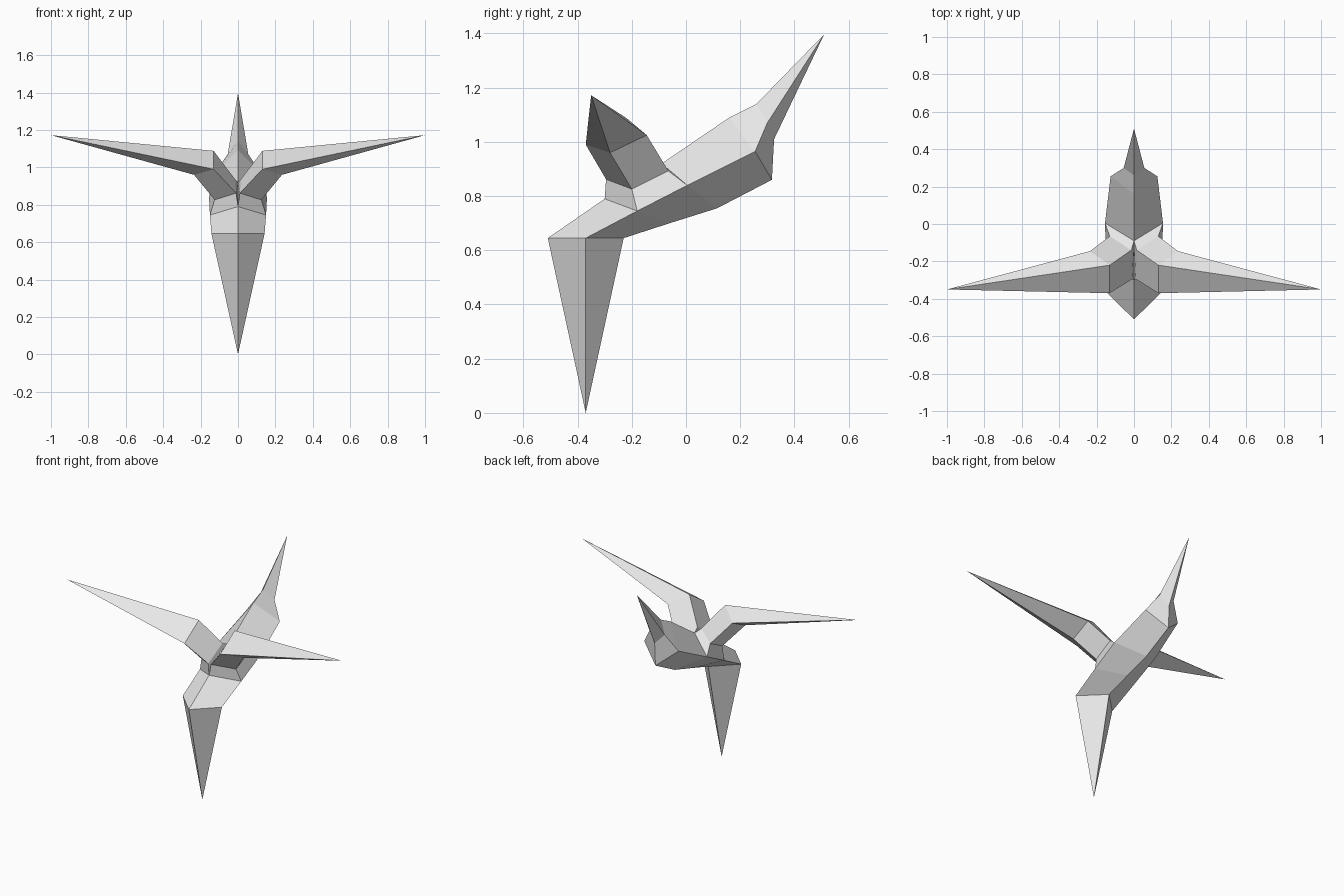
import bpy, bmesh

if "Cube" in bpy.data.objects:
    bpy.data.objects.remove(bpy.data.objects["Cube"])

grey = bpy.data.materials.new("plain grey")
grey.diffuse_color = (0.8, 0.8, 0.8, 1.0)
grey.use_nodes = True
grey.node_tree.nodes["Principled BSDF"].inputs["Base Color"].default_value = grey.diffuse_color


def loft(name, rings, tip=None, skip=(), mirror=False):
    """Skin four-point rings in order, closing to a tip point if given."""
    bm = bmesh.new()
    rows = [[bm.verts.new(p) for p in ring] for ring in rings]
    for i, (a, b) in enumerate(zip(rows, rows[1:])):
        for j in range(4):
            if (i, j) not in skip:
                k = (j + 1) % 4
                bm.faces.new((a[j], a[k], b[k], b[j]))
    if tip:
        point = bm.verts.new(tip)
        last = rows[-1]
        for j in range(4):
            bm.faces.new((last[j], last[(j + 1) % 4], point))
    bmesh.ops.recalc_face_normals(bm, faces=bm.faces)
    mesh = bpy.data.meshes.new(name)
    bm.to_mesh(mesh)
    bm.free()
    mesh.materials.append(grey)
    obj = bpy.data.objects.new(name, mesh)
    bpy.context.collection.objects.link(obj)
    if mirror:
        mod = obj.modifiers.new("mirror", "MIRROR")
        mod.use_mirror_merge = False
    return obj


def diamond(top, side, bottom):
    """Symmetric ring: top (y, z), side (x, y, z), bottom (y, z)."""
    x, y, z = side
    return [(0, *top), (x, y, z), (0, *bottom), (-x, y, z)]


base = diamond((-0.51, 0.645), (0.142, -0.37, 0.645), (-0.23, 0.645))
arm_start = diamond((-0.30, 0.79), (0.15, -0.18, 0.745), (-0.06, 0.70))
arm_end = diamond((-0.09, 0.92), (0.155, 0.005, 0.84), (0.115, 0.755))
rear = diamond((0.16, 1.09), (0.125, 0.255, 0.965), (0.317, 0.86))
neck = diamond((0.26, 1.14), (0.055, 0.30, 1.07), (0.325, 1.01))

# Central body, left open on the two upper faces where the arms grow out
loft("body", [base, arm_start, arm_end, rear], skip={(1, 0), (1, 3)})

# Long spike pointing down
loft("lower_spike", [base], tip=(0, -0.37, 0.0))

# Spike rising at the back
loft("rear_spike", [rear, neck], tip=(0, 0.51, 1.397))

# Pair of side arms: root, shoulder, elbow, then the long spike
root = [arm_start[0], arm_start[1], arm_end[1], arm_end[0]]
shoulder = [(0.01, -0.295, 0.862), (0.125, -0.20, 0.826),
            (0.13, -0.065, 0.893), (0.015, -0.14, 0.935)]
elbow = [(0.13, -0.37, 0.99), (0.235, -0.28, 0.96),
         (0.235, -0.145, 1.025), (0.13, -0.22, 1.088)]
loft("side_arms", [root, shoulder, elbow], tip=(1.0, -0.35, 1.172), mirror=True)
